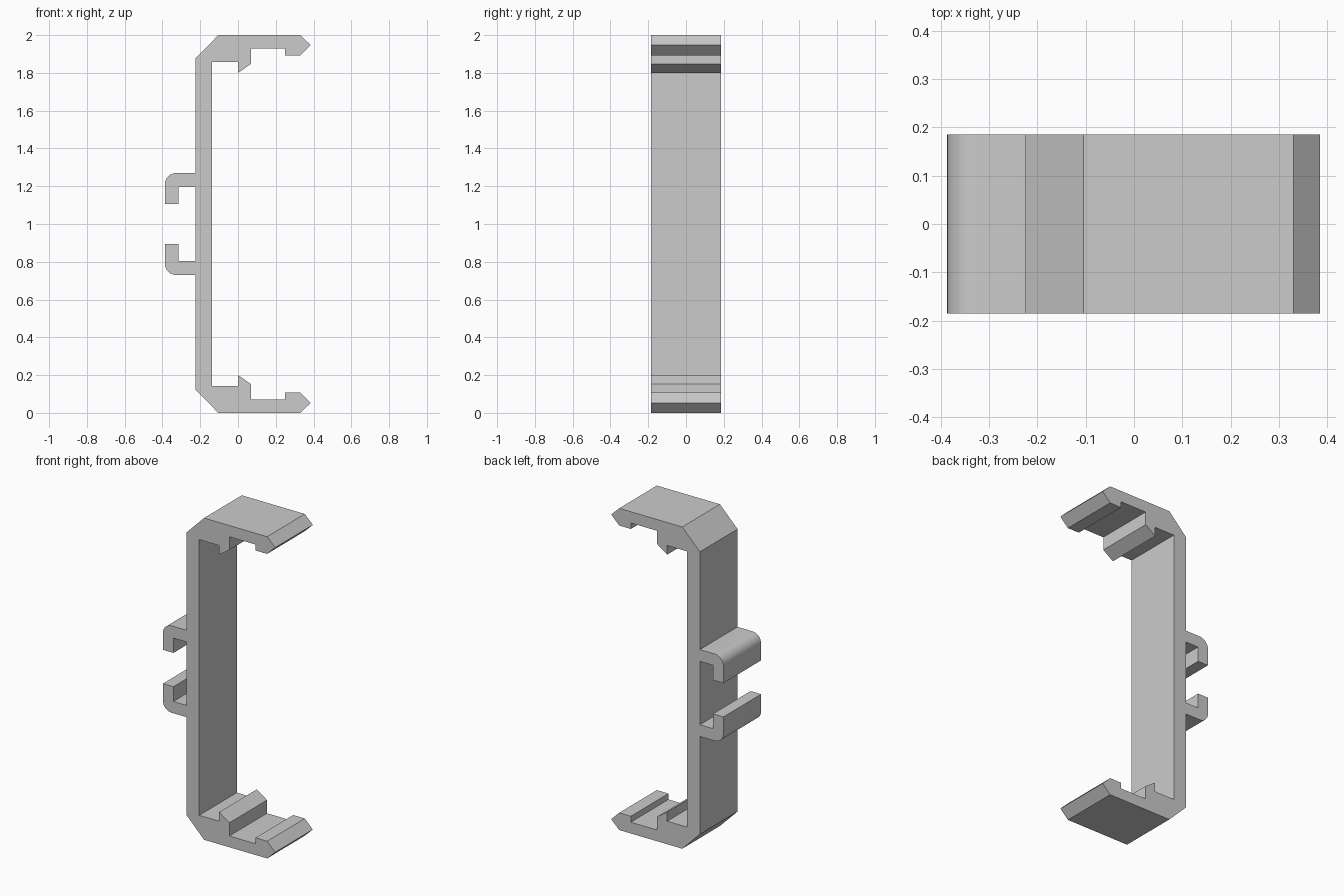
import bpy
import bmesh
import math

HALF_DEPTH = 0.185
HEIGHT = 2.0

cube = bpy.data.objects.get("Cube")
if cube:
    bpy.data.objects.remove(cube, do_unlink=True)


def make_material(name, rgb):
    mat = bpy.data.materials.new(name)
    mat.use_nodes = True
    color = (*rgb, 1.0)
    mat.diffuse_color = color
    mat.node_tree.nodes["Principled BSDF"].inputs["Base Color"].default_value = color
    return mat


def arc(cx, cz, radius, start, end, steps=8):
    angles = [math.radians(start + (end - start) * i / steps) for i in range(steps + 1)]
    return [(cx + radius * math.cos(a), cz + radius * math.sin(a)) for a in angles]


def extrude_profile(name, points, material):
    bm = bmesh.new()
    face = bm.faces.new([bm.verts.new((x, -HALF_DEPTH, z)) for x, z in points])
    result = bmesh.ops.extrude_face_region(bm, geom=[face], use_keep_orig=True)
    moved = [v for v in result["geom"] if isinstance(v, bmesh.types.BMVert)]
    bmesh.ops.translate(bm, verts=moved, vec=(0, 2 * HALF_DEPTH, 0))
    bmesh.ops.recalc_face_normals(bm, faces=bm.faces)
    mesh = bpy.data.meshes.new(name)
    bm.to_mesh(mesh)
    bm.free()
    mesh.materials.append(material)
    obj = bpy.data.objects.new(name, mesh)
    bpy.context.collection.objects.link(obj)
    return obj


# Upper jaw: inner wall, latch tooth, lip, pointed tip and chamfered corner
jaw = [(-0.137, 1.857), (0, 1.857), (0, 1.80), (0.07, 1.848), (0.07, 1.93),
       (0.25, 1.93), (0.25, 1.893), (0.33, 1.893), (0.385, 1.947),
       (0.33, HEIGHT), (-0.104, HEIGHT), (-0.225, 1.878)]

# Upper rear hook with a rounded outer corner
hook = ([(-0.225, 1.27)] + arc(-0.327, 1.21, 0.06, 90, 180)
        + [(-0.387, 1.105), (-0.315, 1.105), (-0.315, 1.197), (-0.225, 1.197)])

# The lower half mirrors the upper half
upper = jaw + hook
lower = [(x, HEIGHT - z) for x, z in reversed(upper)]

grey = make_material("plain grey", (0.6, 0.6, 0.6))
bracket = extrude_profile("clip_bracket", upper + lower, grey)

bpy.ops.object.select_all(action="DESELECT")
bracket.select_set(True)
bpy.context.view_layer.objects.active = bracket
bpy.ops.object.shade_smooth_by_angle(angle=math.radians(30))
